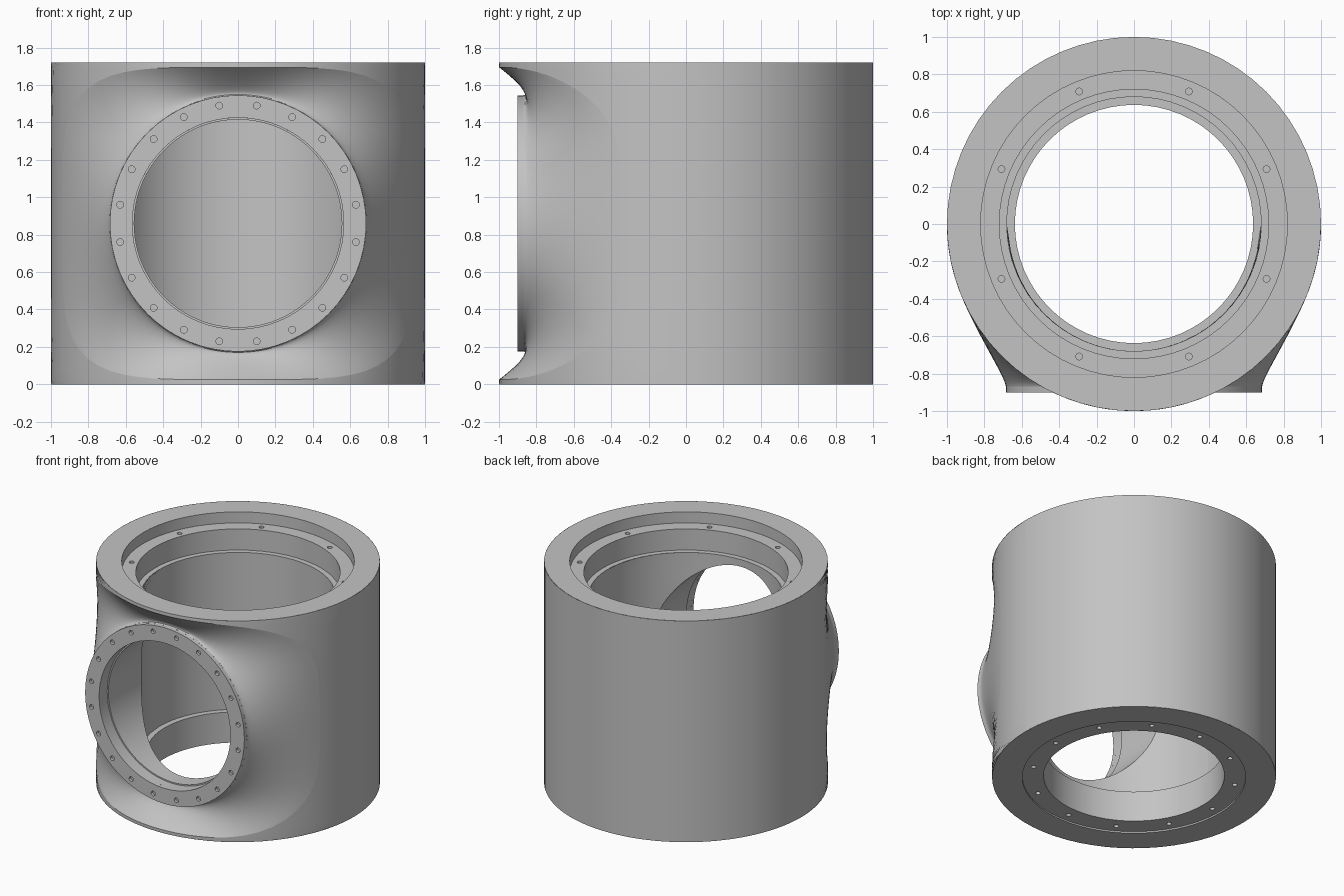
import bpy, bmesh
from math import sin, cos, pi, asin, sqrt, radians
from mathutils import Vector, Matrix

cube = bpy.data.objects.get("Cube")
if cube:
    bpy.data.objects.remove(cube, do_unlink=True)

HEIGHT, MID = 1.72, 0.86          # body height and port centre height
BORE, PORT, FLANGE = 0.68, 0.555, 0.685
SEAT_Z, LEDGE_Z = 1.634, 0.25
SIDES, RAYS = 64, 96

metal = bpy.data.materials.new("light_grey_metal")
metal.use_nodes = True
metal.diffuse_color = (0.55, 0.55, 0.55, 1)
metal.node_tree.nodes["Principled BSDF"].inputs["Base Color"].default_value = (0.55, 0.55, 0.55, 1)


def finish(name, bm):
    mesh = bpy.data.meshes.new(name)
    bm.to_mesh(mesh)
    bm.free()
    mesh.materials.append(metal)
    obj = bpy.data.objects.new(name, mesh)
    bpy.context.collection.objects.link(obj)
    return obj


def smooth(obj):
    bpy.ops.object.select_all(action='DESELECT')
    obj.select_set(True)
    bpy.context.view_layer.objects.active = obj
    bpy.ops.object.shade_smooth_by_angle(angle=radians(30))


def skin(name, rows, facing=None, wrap=False):
    """Quad surface through rows of points, turned towards the facing direction."""
    bm = bmesh.new()
    grid = [[bm.verts.new(p) for p in row] for row in rows]
    count = len(rows[0])
    for a, b in zip(grid, grid[1:]):
        for i in range(count if wrap else count - 1):
            j = (i + 1) % count
            bm.faces.new((a[i], a[j], b[j], b[i]))
    bmesh.ops.remove_doubles(bm, verts=bm.verts, dist=1e-5)
    bm.normal_update()
    if facing is None:
        bmesh.ops.recalc_face_normals(bm, faces=bm.faces)
    elif sum(f.normal.dot(facing(f.calc_center_median())) * f.calc_area() for f in bm.faces) < 0:
        bmesh.ops.reverse_faces(bm, faces=bm.faces)
    obj = finish(name, bm)
    smooth(obj)
    return obj


def lathe(name, profile, facing=None, span=2 * pi, wrap=False):
    rows = [[(r * cos(span * i / SIDES), r * sin(span * i / SIDES), z) for r, z in profile]
            for i in range(SIDES + 1)]
    return skin(name, rows, facing, wrap)


def outward(c):
    return Vector((c.x, c.y, 0))


def inward(c):
    return -outward(c)


def up(c):
    return Vector((0, 0, 1))


def down(c):
    return Vector((0, 0, -1))


def forward(c):
    return Vector((0, -1, 0))


def to_port_axis(c):
    return Vector((-c.x, 0, MID - c.z))


ANGLES = [2 * pi * i / RAYS for i in range(RAYS)]


def blend_edge(t, n=4.6):
    """Rounded rectangle where the port blend meets the body."""
    r = (abs(cos(t)) ** n + abs(sin(t)) ** n) ** (-1 / n)
    return 0.94 * r * cos(t), 0.835 * r * sin(t)


def circle(r):
    return lambda t: (r * cos(t), r * sin(t))


def front_wall(name, radius, half_height, hole, facing, steps=8):
    """Front half of a cylinder wall around an opening."""
    rows = []
    for k in range(steps + 1):
        f, row = k / steps, []
        for t in ANGLES:
            x, z = hole(t)
            s = max(abs(cos(t)), abs(sin(t)))
            phi = asin(x / radius) * (1 - f) + pi / 2 * cos(t) / s * f
            h = z * (1 - f) + half_height * sin(t) / s * f
            row.append((radius * sin(phi), -radius * cos(phi), MID + h))
        rows.append(row)
    return skin(name, rows, facing, wrap=True)


def bolt_ring(name, inner, outer, z0, z1, bolts, bolt_r, offset, from_top=True):
    """Solid ring with a circle of blind bolt holes."""
    ring = lathe(name, [(inner, z0), (outer, z0), (outer, z1), (inner, z1)], wrap=True)
    bm = bmesh.new()
    for i in range(bolts):
        a = offset + 2 * pi * i / bolts
        place = Matrix.Translation((bolt_r * cos(a), bolt_r * sin(a), z1 if from_top else z0))
        bmesh.ops.create_cone(bm, cap_ends=True, segments=16, radius1=0.018, radius2=0.018,
                              depth=0.044, matrix=place)
    cutter = finish("bolt_hole_cutter", bm)
    cutter.hide_render = True
    mod = ring.modifiers.new("bolt_holes", 'BOOLEAN')
    mod.object, mod.operation, mod.solver = cutter, 'DIFFERENCE', 'EXACT'
    bpy.context.view_layer.objects.active = ring
    bpy.ops.object.modifier_apply(modifier=mod.name)
    bpy.data.objects.remove(cutter, do_unlink=True)
    smooth(ring)
    return ring


# Outer body
lathe("body_back", [(1, 0), (1, HEIGHT)], outward, pi)
front_wall("body_front", 1, MID, blend_edge, outward)
lathe("top_rim", [(0.82, SEAT_Z), (0.82, HEIGHT), (1, HEIGHT)], up)
lathe("bottom_rim", [(0.787, 0.012), (0.787, 0), (1, 0)], down)

# Main bore
lathe("bore_back", [(BORE, LEDGE_Z), (BORE, HEIGHT - LEDGE_Z)], inward, pi)
front_wall("bore_front", BORE, MID - LEDGE_Z, circle(PORT), inward)
lathe("bore_upper_step", [(BORE, HEIGHT - LEDGE_Z), (0.72, HEIGHT - LEDGE_Z)], up)

# Bolted seats at both ends
bolt_ring("top_seat", 0.72, 0.82, HEIGHT - LEDGE_Z, SEAT_Z, 8, 0.767, pi / 8)
bolt_ring("bottom_seat", 0.637, 0.787, 0.012, LEDGE_Z, 12, 0.72, 0, from_top=False)

# Port flange
flange = bolt_ring("port_flange", 0.565, FLANGE, 0, 0.03, 20, 0.638, pi / 20)
flange.matrix_world = Matrix.Translation((0, -0.87, MID)) @ Matrix.Rotation(pi / 2, 4, 'X')

# Smooth blend from the flange out to the body
blend = []
STEPS = 16
for k in range(STEPS + 1):
    u, row = k / STEPS, []
    for t in ANGLES:
        ex, ez = blend_edge(t)
        ey = -sqrt(1 - ex * ex)
        p0 = Vector((FLANGE * cos(t), -0.87, FLANGE * sin(t)))
        p1 = p0 + Vector((0, 0.05, 0))
        p3 = Vector((ex, ey, ez))
        dx, dz = 0.3 * (p0.x - ex), 0.3 * (p0.z - ez)
        p2 = p3 + Vector((dx, dx * ex / -ey + 0.06 * sin(t) ** 2, dz))
        p = p0 * (1 - u) ** 3 + p1 * 3 * u * (1 - u) ** 2 + p2 * 3 * u * u * (1 - u) + p3 * u ** 3
        row.append(p + Vector((0, 0, MID)))
    blend.append(row)
skin("port_blend", blend, forward, wrap=True)

# Port tunnel with a shallow step, ending on the bore wall
tunnel = [[(r * cos(t), y, MID + r * sin(t)) for t in ANGLES]
          for r, y in ((0.565, -0.87), (0.565, -0.8), (PORT, -0.8))]
tunnel.append([(PORT * cos(t), -sqrt(BORE ** 2 - (PORT * cos(t)) ** 2), MID + PORT * sin(t))
               for t in ANGLES])
skin("port_tunnel", tunnel, to_port_axis, wrap=True)
